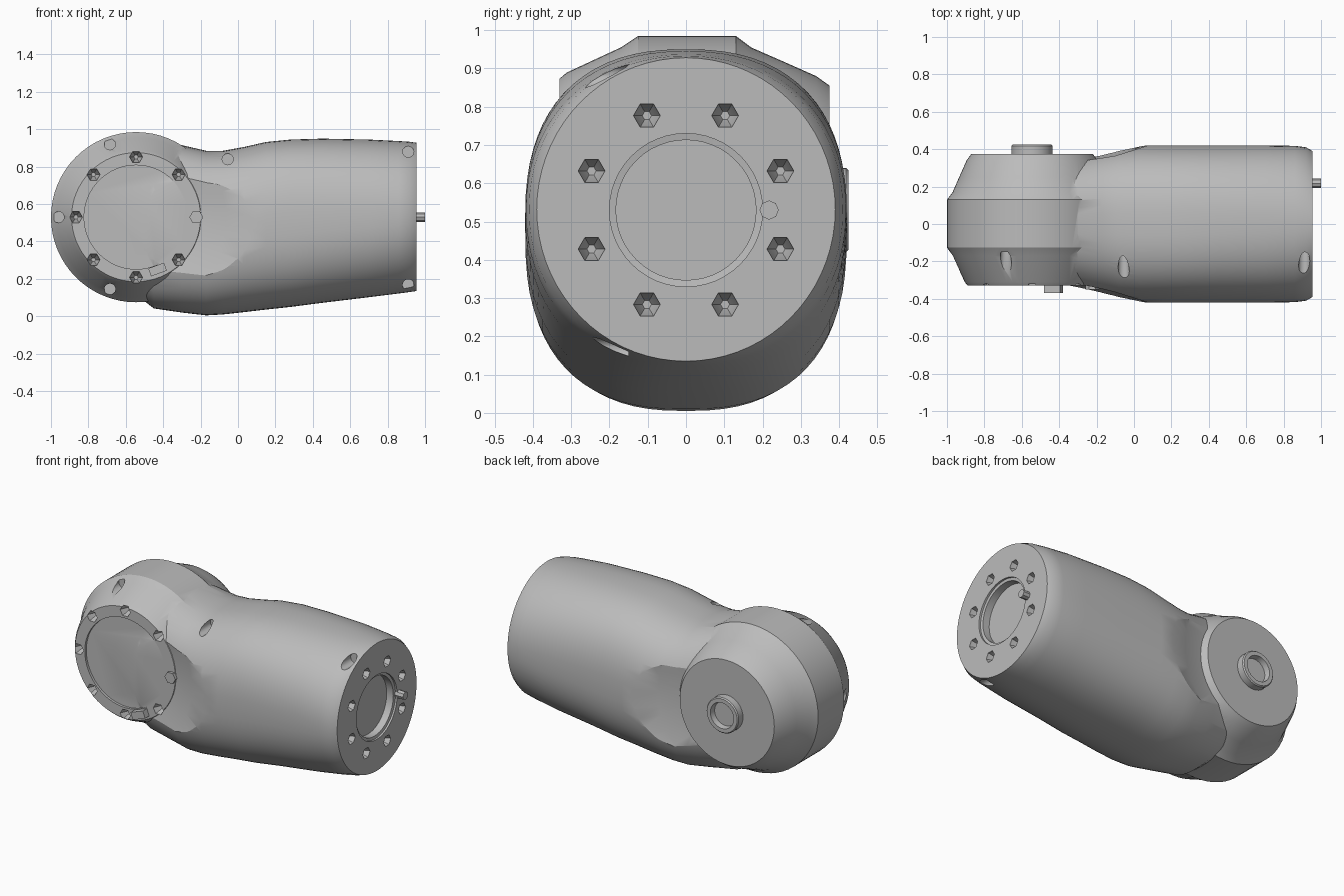
import bpy, bmesh, math
from mathutils import Vector

cube = bpy.data.objects.get("Cube")
if cube:
    bpy.data.objects.remove(cube, do_unlink=True)

GREY = (0.5, 0.5, 0.5, 1)
mat = bpy.data.materials.new("machined grey")
mat.use_nodes = True
mat.diffuse_color = GREY
mat.node_tree.nodes["Principled BSDF"].inputs["Base Color"].default_value = GREY

HUB = Vector((-0.545, 0, 0.53))     # centre of the joint head
MID_Z = 0.53


def loft(name, *stacks):
    """Skin one or more stacks of rings, capping both ends of each."""
    bm = bmesh.new()
    for rings in stacks:
        loops = [[bm.verts.new(p) for p in ring] for ring in rings]
        n = len(loops[0])
        for a, b in zip(loops, loops[1:]):
            for i in range(n):
                j = (i + 1) % n
                bm.faces.new((a[i], a[j], b[j], b[i]))
        bm.faces.new(loops[0])
        bm.faces.new(loops[-1])
    bmesh.ops.recalc_face_normals(bm, faces=bm.faces)
    me = bpy.data.meshes.new(name)
    bm.to_mesh(me)
    bm.free()
    me.materials.append(mat)
    ob = bpy.data.objects.new(name, me)
    bpy.context.collection.objects.link(ob)
    return ob


def turned(profile, centre, axis, sides=64):
    """Rings of (radius, position) turned round the x or y axis."""
    out = []
    for r, t in profile:
        ring = []
        for i in range(sides):
            a = math.tau * i / sides
            u, v = r * math.cos(a), r * math.sin(a)
            off = Vector((u, t, v)) if axis == "y" else Vector((t, u, v))
            ring.append(centre + off)
        out.append(ring)
    return out


def section(x, low, high, half, n=2.5, sides=72):
    """Rounded cross-section of the arm at x."""
    ring = []
    for i in range(sides):
        a = math.tau * i / sides
        c, s = math.cos(a), math.sin(a)
        y = half * math.copysign(abs(c) ** (2 / n), c)
        z = (high - low) / 2 * math.copysign(abs(s) ** (2 / n), s)
        ring.append(Vector((x, y, (high + low) / 2 + z)))
    return ring


def combine(target, other, operation):
    mod = target.modifiers.new(operation.title(), "BOOLEAN")
    mod.operation = operation
    mod.solver = "EXACT"
    mod.object = other
    bpy.context.view_layer.objects.active = target
    bpy.ops.object.modifier_apply(modifier=mod.name)
    bpy.data.objects.remove(other, do_unlink=True)


def smooth(ob):
    bpy.ops.object.select_all(action="DESELECT")
    ob.select_set(True)
    bpy.context.view_layer.objects.active = ob
    bpy.ops.object.shade_smooth_by_angle(angle=math.radians(28))


# Arm barrel: x, underside, top, half width, squareness
shell = loft("arm_shell", [section(*s) for s in (
    (-0.55, 0.12, 0.90, 0.30),
    (-0.45, 0.042, 0.93, 0.34),
    (-0.30, 0.02, 0.915, 0.37),
    (-0.17, 0.005, 0.885, 0.40),
    (-0.08, 0.01, 0.885, 0.415),
    (0.03, 0.022, 0.905, 0.42),
    (0.15, 0.036, 0.932, 0.42),
    (0.28, 0.05, 0.945, 0.42),
    (0.45, 0.072, 0.95, 0.42, 2.4),
    (0.70, 0.102, 0.945, 0.42, 2.3),
    (0.86, 0.122, 0.937, 0.418, 2.15),
    (0.92, 0.13, 0.933, 0.41, 2.1),
    (0.955, 0.135, 0.928, 0.39, 2))])

# Dished reliefs where the barrel thins into the joint head
for side, start in ((-1, 0.325), (1, 0.34)):
    relief = loft("relief_cutter", turned(
        [(0.34, side * start), (0.48, side * 0.365),
         (0.62, side * 0.42), (0.75, side * 0.6)], HUB, "y"))
    combine(shell, relief, "DIFFERENCE")

# Joint head with a shallow recessed front cover
head = loft("joint_head", turned(
    [(0.278, -0.315), (0.278, -0.33), (0.345, -0.33), (0.36, -0.31),
     (0.425, -0.17), (0.455, -0.125), (0.455, 0.13), (0.425, 0.17),
     (0.39, 0.25), (0.35, 0.34), (0.325, 0.375)], HUB, "y"))
combine(shell, head, "UNION")

# Bolt holes round the front cover and the end flange
holes = []
flange = Vector((0.955, 0, MID_Z))
for k in range(8):
    a = math.tau * k / 8
    at = HUB + Vector((0.322 * math.cos(a), -0.33, 0.322 * math.sin(a)))
    holes.append(turned([(0.037, -0.02), (0.034, 0.01), (0.012, 0.06)], at, "y", 6))
    a += math.tau / 16
    at = flange + Vector((0, 0.267 * math.cos(a), 0.267 * math.sin(a)))
    holes.append(turned([(0.037, 0.02), (0.034, -0.01), (0.012, -0.06)], at, "x", 6))

# Screw pockets along the rim of the housing
for x, z in ((-0.96, 0.53), (-0.685, 0.92), (-0.685, 0.145),
             (-0.055, 0.84), (0.91, 0.88), (0.91, 0.168)):
    holes.append(turned([(0.03, -0.6), (0.03, -0.15)], Vector((x, 0, z)), "y", 20))

# Stepped bore in the end flange
holes.append(turned([(0.2, 0.05), (0.2, -0.012), (0.183, -0.015), (0.183, -0.06)],
                    flange, "x", 48))
combine(shell, loft("hole_cutters", *holes), "DIFFERENCE")
smooth(shell)

# Hollow boss on the back cover
boss = loft("back_boss", turned(
    [(0.11, 0.365), (0.11, 0.418), (0.104, 0.425), (0.08, 0.425), (0.075, 0.39)],
    HUB, "y", 32))
smooth(boss)

# Locating pin on the end flange
loft("flange_pin", turned([(0.025, -0.06), (0.025, 0.045)],
                          flange + Vector((0, 0.217, 0)), "x", 8))

# Small key block at the lower edge of the front cover
bpy.ops.mesh.primitive_cube_add(size=1, location=(-0.43, -0.34, 0.25),
                                rotation=(0, -math.radians(20), 0))
key = bpy.context.object
key.name = "cover_key"
key.scale = (0.09, 0.06, 0.045)
key.data.materials.append(mat)
